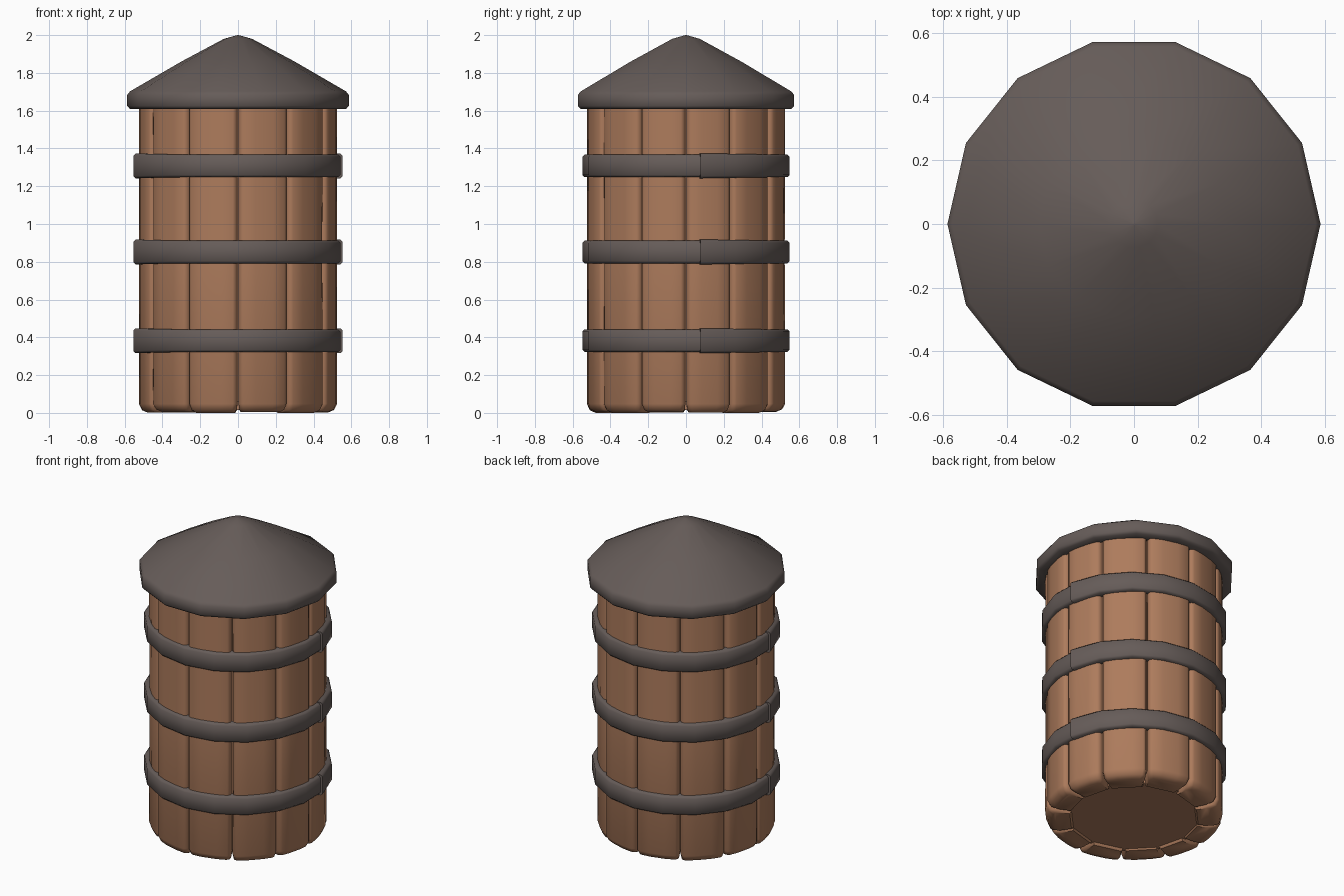
import bpy, bmesh, math, random

if "Cube" in bpy.data.objects:
    bpy.data.objects.remove(bpy.data.objects["Cube"])
random.seed(4)


def material(name, rgb):
    m = bpy.data.materials.new(name)
    m.diffuse_color = (*rgb, 1)
    m.use_nodes = True
    m.node_tree.nodes["Principled BSDF"].inputs["Base Color"].default_value = m.diffuse_color
    return m


wood = material("warm_wood", (0.42, 0.20, 0.108))
iron = material("dark_iron", (0.132, 0.107, 0.099))


def polar(r, a, z):
    return (r * math.cos(a), r * math.sin(a), z)


def finish(name, bm, mat, angle=40):
    bmesh.ops.recalc_face_normals(bm, faces=bm.faces[:])
    me = bpy.data.meshes.new(name)
    bm.to_mesh(me)
    bm.free()
    ob = bpy.data.objects.new(name, me)
    bpy.context.collection.objects.link(ob)
    me.materials.append(mat)
    bpy.ops.object.select_all(action='DESELECT')
    ob.select_set(True)
    bpy.context.view_layer.objects.active = ob
    bpy.ops.object.shade_smooth_by_angle(angle=math.radians(angle))
    return ob


def loft(name, rings, mat, angle=40):
    """Skin closed point rings of equal length and cap both ends."""
    bm = bmesh.new()
    vs = [[bm.verts.new(p) for p in ring] for ring in rings]
    n = len(vs[0])
    for a, b in zip(vs, vs[1:]):
        for i in range(n):
            j = (i + 1) % n
            bm.faces.new((a[i], a[j], b[j], b[i]))
    bm.faces.new(vs[0])
    bm.faces.new(vs[-1])
    return finish(name, bm, mat, angle)


def turned(name, profile, sides, mat, angle=40):
    rings = [[polar(r, 2 * math.pi * i / sides, z) for i in range(sides)]
             for r, z in profile]
    return loft(name, rings, mat, angle)


# Rounded staves with narrow grooves between them
seams = []
for k in range(4):
    seams += [90 * k + (0, 28, 59)[i] if k % 2 == 0 else 90 * k + (0, 31, 62)[i]
              for i in range(3)]
seams.append(360)
for n, (s0, s1) in enumerate(zip(seams, seams[1:])):
    mid = math.radians((s0 + s1) / 2)
    R = 0.523 + random.uniform(-0.004, 0.003)
    half = math.radians((s1 - s0) / 2) - 0.006
    rings = []
    foot = random.uniform(0.0, 0.008)
    for z, inset in ((foot, 0.045), (foot + 0.013, 0.015), (0.048, 0.0),
                     (0.85, random.uniform(-0.001, 0.003)), (1.66, 0.0)):
        r, h = R - inset, half - inset * 0.7
        side = [(0.37 + inset * 0.3, h), (r - 0.03, h), (r - 0.009, h - 0.014),
                (r, h - 0.046), (r, h * 0.35)]
        pts = [(a, -b) for a, b in side] + side[::-1]
        rings.append([polar(a, mid + b, z) for a, b in pts])
    loft("stave_%02d" % (n + 1), rings, wood, 50)

# Core closing the grooves, and the bottom board
turned("barrel_core", [(0.46, 0.06), (0.46, 1.64)], 24, wood)
turned("bottom_board", [(0.40, 0.015), (0.40, 0.07)], 24, wood)

# Iron hoops: two half straps each, one end lapping over the next
for n, zc in enumerate((0.382, 0.852, 1.308)):
    for k in range(2):
        start = math.radians(12 + 180 * k)
        steps = 9
        rings = []
        for i in range(steps + 1):
            t = i / steps
            ang = start - 0.07 + t * (math.pi + 0.07)
            lift = 0.010 * max(0, 1 - t * 4)
            h, ro, c = 0.06 + lift * 0.6, 0.549 + lift, 0.012
            sec = [(0.50, -h), (ro - c, -h), (ro, -h + c),
                   (ro, h - c), (ro - c, h), (0.50, h)]
            rings.append([polar(r, ang, zc + z) for r, z in sec])
        loft("hoop_%d_strap_%d" % (n + 1, k + 1), rings, iron, 50)

# Fourteen-sided conical lid with a thick rim
turned("conical_lid", [(0.50, 1.625), (0.51, 1.61), (0.573, 1.61), (0.587, 1.625),
                       (0.587, 1.683), (0.572, 1.702), (0.30, 1.86),
                       (0.075, 1.98), (0.004, 2.0)], 14, iron, 50)
